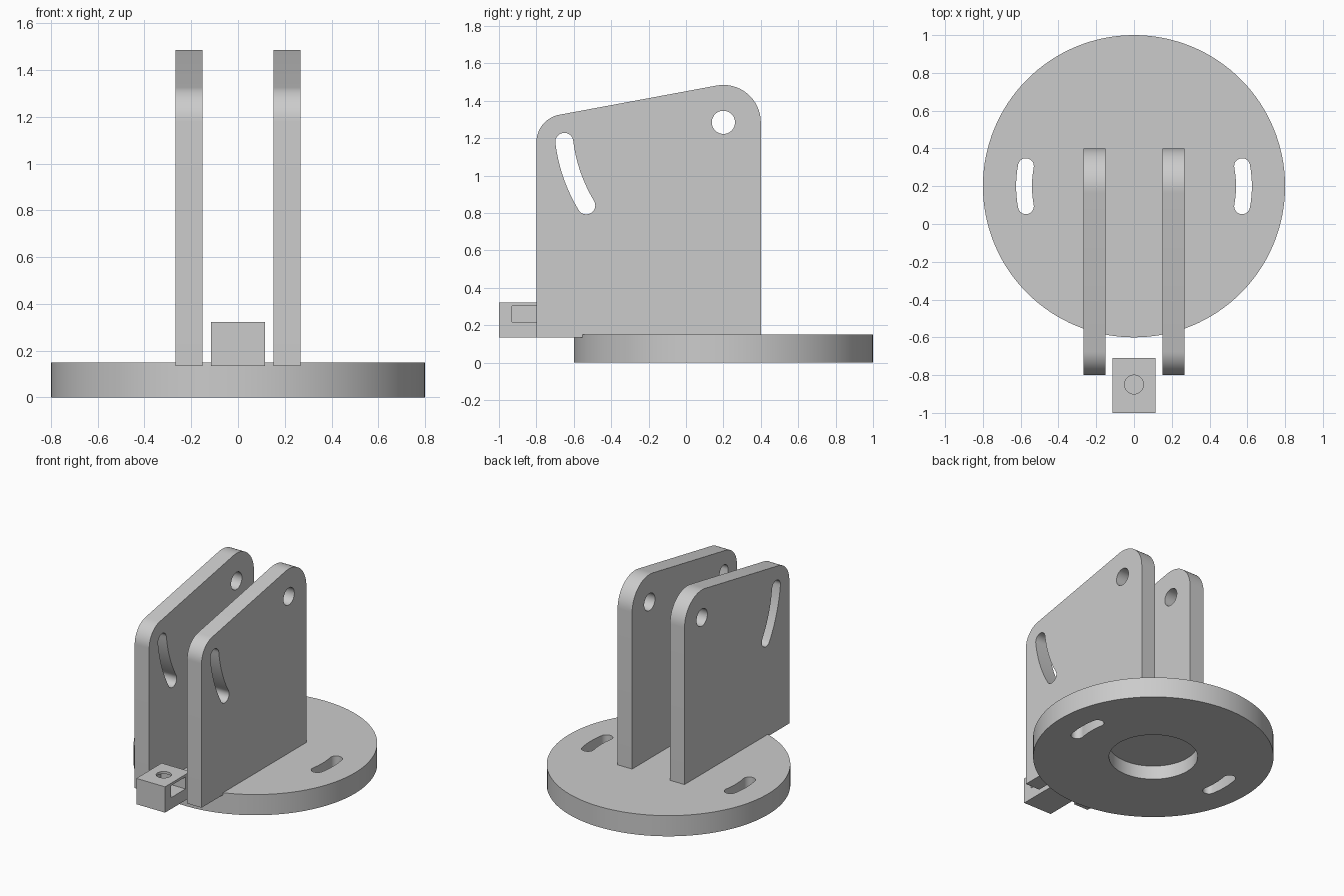
import bpy, bmesh
from math import sin, cos, radians
from mathutils import Matrix, Vector

cube = bpy.data.objects.get("Cube")
if cube:
    bpy.data.objects.remove(cube, do_unlink=True)

grey = bpy.data.materials.new("plain_grey")
grey.use_nodes = True
colour = (0.6, 0.6, 0.6, 1)
grey.diffuse_color = colour
grey.node_tree.nodes["Principled BSDF"].inputs["Base Color"].default_value = colour


def arc(cx, cy, r, a0, a1, n=16):
    """Points along an arc, angles in degrees."""
    steps = [radians(a0 + (a1 - a0) * i / n) for i in range(n + 1)]
    return [(cx + r * cos(a), cy + r * sin(a)) for a in steps]


def circle(cx, cy, r, n=64):
    return arc(cx, cy, r, 0, 360, n)[:-1]


def rect(x0, y0, x1, y1):
    return [(x0, y0), (x1, y0), (x1, y1), (x0, y1)]


def arc_slot(cx, cy, r, half, a0, a1):
    """Round-ended slot that follows an arc."""
    p0, p1 = arc(cx, cy, r, a0, a1, 1)
    return (arc(cx, cy, r + half, a0, a1)
            + arc(*p1, half, a1, a1 + 180)[1:-1]
            + arc(cx, cy, r - half, a1, a0)
            + arc(*p0, half, a0 + 180, a0 + 360)[1:-1])


def extrude(name, loops, z0, z1, frame=Matrix()):
    """Solid from an outline and its holes, extruded along local z."""
    cu = bpy.data.curves.new(name, 'CURVE')
    cu.dimensions, cu.fill_mode, cu.extrude = '2D', 'BOTH', (z1 - z0) / 2
    for pts in loops:
        sp = cu.splines.new('POLY')
        sp.points.add(len(pts) - 1)
        for p, (x, y) in zip(sp.points, pts):
            p.co = (x, y, 0, 1)
        sp.use_cyclic_u = True
    temp = bpy.data.objects.new(name + "_outline", cu)
    bpy.context.collection.objects.link(temp)
    bpy.context.view_layer.update()
    evaluated = temp.evaluated_get(bpy.context.evaluated_depsgraph_get())
    me = bpy.data.meshes.new_from_object(evaluated)
    bpy.data.objects.remove(temp, do_unlink=True)
    me.transform(frame @ Matrix.Translation((0, 0, (z0 + z1) / 2)))
    bm = bmesh.new()
    bm.from_mesh(me)
    bmesh.ops.remove_doubles(bm, verts=bm.verts, dist=0.0001)
    bmesh.ops.recalc_face_normals(bm, faces=bm.faces)
    bm.to_mesh(me)
    bm.free()
    me.name = name
    me.materials.clear()
    me.materials.append(grey)
    ob = bpy.data.objects.new(name, me)
    bpy.context.collection.objects.link(ob)
    return ob


def cut(ob, cutter):
    """Subtract a cutter, then remove it."""
    mod = ob.modifiers.new("cut", 'BOOLEAN')
    mod.operation, mod.solver, mod.object = 'DIFFERENCE', 'EXACT', cutter
    bpy.context.view_layer.objects.active = ob
    bpy.ops.object.modifier_apply(modifier=mod.name)
    bpy.data.objects.remove(cutter, do_unlink=True)


def smooth(ob):
    bpy.ops.object.select_all(action='DESELECT')
    ob.select_set(True)
    bpy.context.view_layer.objects.active = ob
    bpy.ops.object.shade_smooth_by_angle(angle=radians(30))


# Round base with two curved slots and a round recess underneath
base = extrude("round_base", [
    circle(0, 0.2, 0.8, 128),
    arc_slot(0, 0.2, 0.582, 0.042, -10.5, 10.5),
    arc_slot(0, 0.2, 0.582, 0.042, 169.5, 190.5)], 0, 0.15)
cut(base, extrude("recess_cutter", [circle(0, 0.2, 0.295)], -0.1, 0.1))
smooth(base)

# Pair of upright plates: pivot hole and adjusting slot centred on the pivot
side_on = Matrix(((0, 0, 1, 0), (1, 0, 0, 0), (0, 1, 0, 0), (0, 0, 0, 1)))
pivot = (0.2, 1.285)
outline = ([(-0.8, 0.135), (0.4, 0.135)]
           + arc(*pivot, 0.2, 0, 100.5)
           + arc(-0.65, 1.178, 0.15, 100.5, 180))
holes = [circle(*pivot, 0.062, 48),
         arc_slot(*pivot, 0.857, 0.048, 187, 211.2)]
for side, x0 in (("left", 0.152), ("right", -0.268)):
    smooth(extrude(side + "_plate", [outline] + holes, x0, x0 + 0.116, side_on))

# Small clamp block with a screw hole on top and a nut pocket on its left side
block = extrude("nut_block", [rect(-0.115, -1, 0.115, -0.71)], 0.135, 0.322)
cut(block, extrude("pocket_cutter", [rect(-0.08, -0.93, 0.2, -0.765)], 0.217, 0.304))
cut(block, extrude("screw_cutter", [circle(0, -0.85, 0.05, 48)], 0.25, 0.4))
smooth(block)
